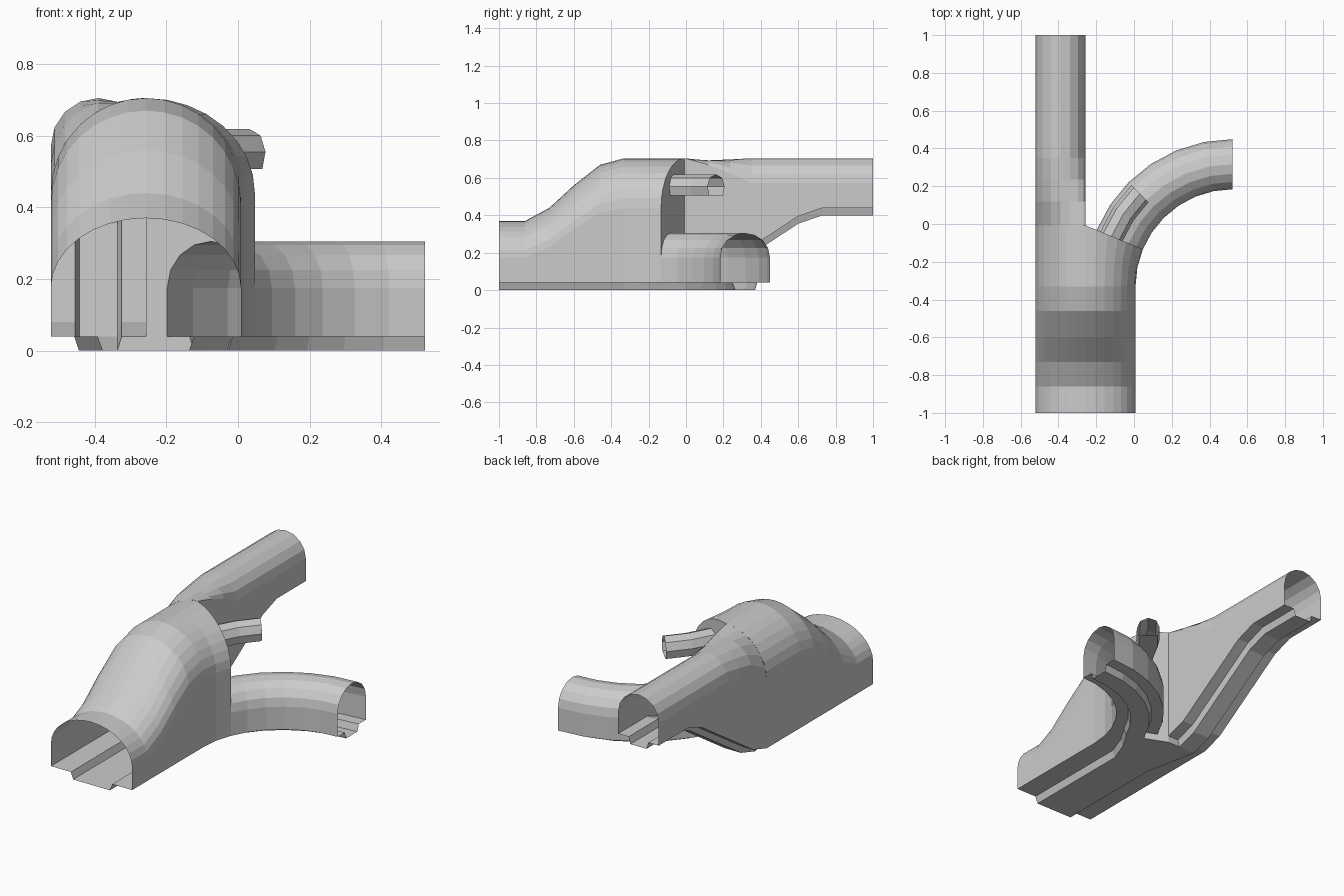
import bpy, bmesh
from math import sin, cos, tan, pi, radians, sqrt

if "Cube" in bpy.data.objects:
    bpy.data.objects.remove(bpy.data.objects["Cube"])

LEFT, MID, HALF = -0.522, -0.257, 0.265    # main tunnel left wall, centre line, half width
CX, CY = 0.522, -0.33                      # centre of the branch bend
R_IN, R_OUT = 0.514, 0.779
R_MID = (R_IN + R_OUT) / 2
LEDGE, SPRING = 0.04, 0.175
TOP, TOP_SPRING = 0.705, 0.44              # crown and springing of the tall end
CUT = radians(22.5)


def make(name, verts, faces):
    me = bpy.data.meshes.new(name)
    me.from_pydata(verts, [], faces)
    bm = bmesh.new()
    bm.from_mesh(me)
    bmesh.ops.remove_doubles(bm, verts=bm.verts, dist=1e-4)
    bmesh.ops.recalc_face_normals(bm, faces=bm.faces)
    bm.to_mesh(me)
    bm.free()
    ob = bpy.data.objects.new(name, me)
    bpy.context.collection.objects.link(ob)
    return ob


def loft(name, rings):
    """Skin closed rings into an open-ended tube."""
    n = len(rings[0])
    faces = [(i * n + j, i * n + (j + 1) % n, (i + 1) * n + (j + 1) % n, (i + 1) * n + j)
             for i in range(len(rings) - 1) for j in range(n)]
    return make(name, [p for r in rings for p in r], faces)


def polar(r, a, z):
    return (CX - r * cos(a), CY + r * sin(a), z)


def lerp(a, b, t):
    return a + (b - a) * t


# Wide entrance tunnel, growing taller, its right half following the bend
def main_ring(y, apex, a=0.0):
    t = a / CUT
    foot = polar(R_IN, a, 0) if a else (MID + HALF, y, 0)
    ridge_y = CY + R_OUT * tan(a) if a else y
    spring = lerp(SPRING, TOP_SPRING, (apex - .37) / (TOP - .37))

    def right(u, z):   # u = 0 at ridge, 1 at right wall
        return (lerp(MID, foot[0], u), lerp(ridge_y, foot[1], u), z)

    def left(u, z):
        return (MID - HALF * u, ridge_y, z)

    end_w = R_OUT / cos(CUT) - R_IN
    u_top = lerp(0.135 / HALF, 1 - 0.07 / end_w, t)
    u_low = lerp(0.12 / HALF, 1 - 0.083 / end_w, t)
    v_top, v_low = lerp(0.135, 0.2, t) / HALF, lerp(0.12, 0.187, t) / HALF
    ring = [left(1, LEDGE), left(v_top, LEDGE), left(v_low, 0), left(0, 0),
            right(u_low, 0), right(u_top, LEDGE), right(1, LEDGE)]
    for j in range(17):
        b = pi * j / 16
        side = right if j < 8 else left
        ring.append(side(abs(cos(b)), spring + (apex - spring) * sin(b)))
    return ring


rings = [main_ring(y, h) for y, h in
         [(-1, .37), (-.86, .37), (-.73, .44), (-.6, .56), (-.46, .67), (CY, TOP)]]
rings += [main_ring(0, TOP, CUT / 2), main_ring(0, TOP, CUT)]
loft("main_tunnel", rings)
Y0 = CY + R_OUT * tan(CUT)                 # fork position


# Straight tunnel whose floor ramps up while its roof blends to a round arch
def upper_ring(y, floor):
    t = min(1, (y - Y0) / (0.35 - Y0))
    c, w = (LEFT + MID) / 2, HALF / 2
    pts = [(LEFT, floor + .04), (c - .065, floor + .04), (c - .0525, floor),
           (c + .0525, floor), (c + .065, floor + .04), (MID, floor + .04)]
    for j in range(9):
        a = pi * j / 8
        x = c + w * cos(a)
        half_arch = TOP_SPRING + sqrt(max(0, HALF ** 2 - (MID - x) ** 2))
        full_arch = TOP - w + w * sin(a)
        ease = t ** .5 if full_arch > half_arch else t ** 1.3
        pts.append((x, lerp(half_arch, full_arch, ease)))
    return [(x, y, z) for x, z in pts]


ramp_z = lambda y: .04 + (y - .12) * .656
loft("upper_tunnel", [upper_ring(y, f) for y, f in
     [(Y0, 0), (.12, .04), (.235, ramp_z(.235)), (.35, ramp_z(.35)),
      (.6, ramp_z(.6)), (.73, .4), (1, .4)]])

# Low branch tunnel bending to the right
half = (R_OUT - R_IN) / 2
prof = [(-half, .04), (-.065, .04), (-.0525, 0), (.0525, 0), (.065, .04), (half, .04)]
prof += [(half * cos(pi * j / 8), SPRING + .13 * sin(pi * j / 8)) for j in range(9)]
loft("branch_tunnel", [[polar(R_MID + d, radians(11.25 * k), z) for d, z in prof]
                       for k in range(2, 9)])

# Flat wall at the fork above the branch mouth
R_FORK = R_OUT / cos(CUT)
wall = [(R_FORK, LEDGE), (R_OUT, LEDGE)]
wall += [(R_MID + d, z) for d, z in prof[6:]]
wall += [(R_FORK - (R_FORK - R_IN) * cos(pi * j / 16),
          TOP_SPRING + (TOP - TOP_SPRING) * sin(pi * j / 16)) for j in range(9)]
make("fork_wall", [polar(r, CUT, z) for r, z in wall], [tuple(range(len(wall)))])

# Small step faces where the channels divide
step = [polar(R_FORK, CUT, 0), polar(R_MID + .0525, CUT, 0), polar(R_MID + .065, CUT, LEDGE),
        polar(R_FORK, CUT, LEDGE), (-.337, Y0, 0), (-.3245, Y0, LEDGE)]
make("channel_divider", step, [(0, 1, 2, 3), (0, 4, 5, 3)])

# Small side pipe with a flat floor and arched top
pipe = [(-.052, .507), (.052, .507)]
pipe += [(.064 * cos(pi * j / 4), .555 + .064 * sin(pi * j / 4)) for j in range(5)]
loft("side_pipe", [[polar(.694 + d, radians(a), z) for d, z in pipe]
                   for a in (22.5, 33.75, 45)])
